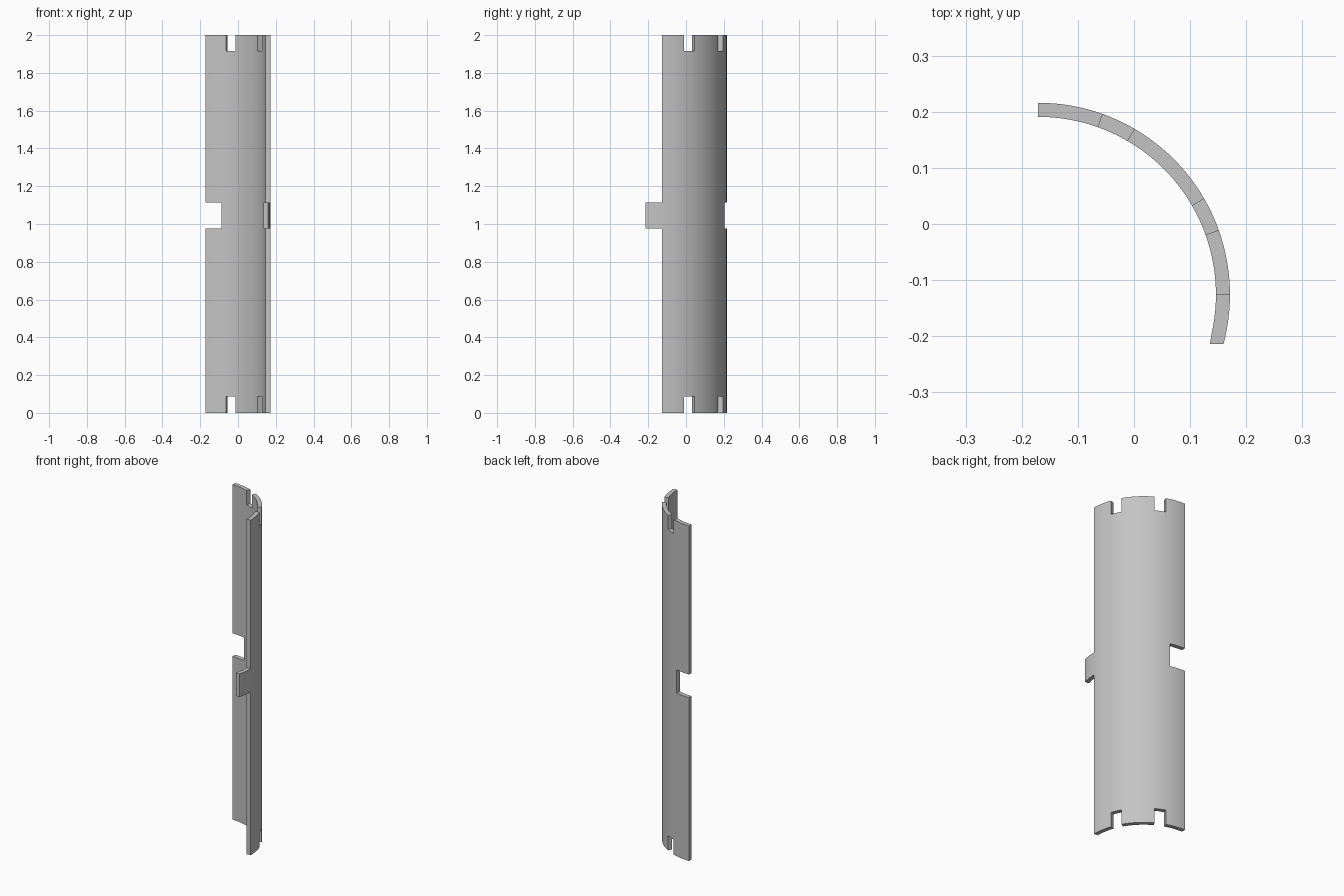
import bpy
import bmesh
import math

cube = bpy.data.objects.get("Cube")
if cube:
    bpy.data.objects.remove(cube, do_unlink=True)

# Quarter-tube dimensions
CENTER_X, CENTER_Y = -0.171, -0.126
R_OUTER, R_INNER = 0.342, 0.317
TAB_END_Y = -0.214
ANGLE_BREAKS = [-15.0, 0.0, 19.7, 30.0, 59.9, 70.3, 74.5, 90.0]
LEVELS = [0.0, 0.088, 0.975, 1.113, 1.916, 2.0]


def is_solid(angle, level):
    """Decide whether a cell of the shell holds material."""
    middle = level == 2
    if angle < 0:                      # locking tab
        return middle
    if angle > 74.5:                   # matching side slot
        return not middle
    in_notch = 19.7 < angle < 30.0 or 59.9 < angle < 70.3
    return not (in_notch and level in (0, 4))


def point(angle, radius, z):
    a = math.radians(angle)
    return (CENTER_X + radius * math.cos(a), CENTER_Y + radius * math.sin(a), z)


# Subdivide the arc between the cut edges
stations = []
for a, b in zip(ANGLE_BREAKS, ANGLE_BREAKS[1:]):
    steps = math.ceil((b - a) / 2.5)
    stations += [a + (b - a) * i / steps for i in range(steps)]
stations.append(ANGLE_BREAKS[-1])

# Outer skin with notches, slot and tab
bm = bmesh.new()
grid = [[bm.verts.new(point(a, R_OUTER, z)) for z in LEVELS] for a in stations]
for i in range(len(stations) - 1):
    mid = (stations[i] + stations[i + 1]) / 2
    for j in range(len(LEVELS) - 1):
        if is_solid(mid, j):
            bm.faces.new((grid[i][j], grid[i + 1][j], grid[i + 1][j + 1], grid[i][j + 1]))
bmesh.ops.delete(bm, geom=[v for v in bm.verts if not v.link_faces], context='VERTS')

# Wall thickness: extrude the skin inward to the inner radius
result = bmesh.ops.extrude_face_region(bm, geom=bm.faces[:], use_keep_orig=True)
for v in result["geom"]:
    if isinstance(v, bmesh.types.BMVert):
        v.co.x = CENTER_X + (v.co.x - CENTER_X) * R_INNER / R_OUTER
        v.co.y = CENTER_Y + (v.co.y - CENTER_Y) * R_INNER / R_OUTER

# Square off the end of the tab
tab_limit = math.radians(-14.5)
for v in bm.verts:
    if math.atan2(v.co.y - CENTER_Y, v.co.x - CENTER_X) < tab_limit:
        v.co.y = TAB_END_Y
bmesh.ops.recalc_face_normals(bm, faces=bm.faces[:])

mesh = bpy.data.meshes.new("curved_panel")
bm.to_mesh(mesh)
bm.free()
panel = bpy.data.objects.new("curved_panel", mesh)
bpy.context.collection.objects.link(panel)

# Plain grey material
grey = bpy.data.materials.new("light_grey")
grey.use_nodes = True
colour = (0.55, 0.55, 0.55, 1.0)
grey.diffuse_color = colour
grey.node_tree.nodes["Principled BSDF"].inputs["Base Color"].default_value = colour
mesh.materials.append(grey)

# Smooth curve, crisp cut edges
bpy.ops.object.select_all(action='DESELECT')
panel.select_set(True)
bpy.context.view_layer.objects.active = panel
bpy.ops.object.shade_smooth_by_angle(angle=math.radians(30))
